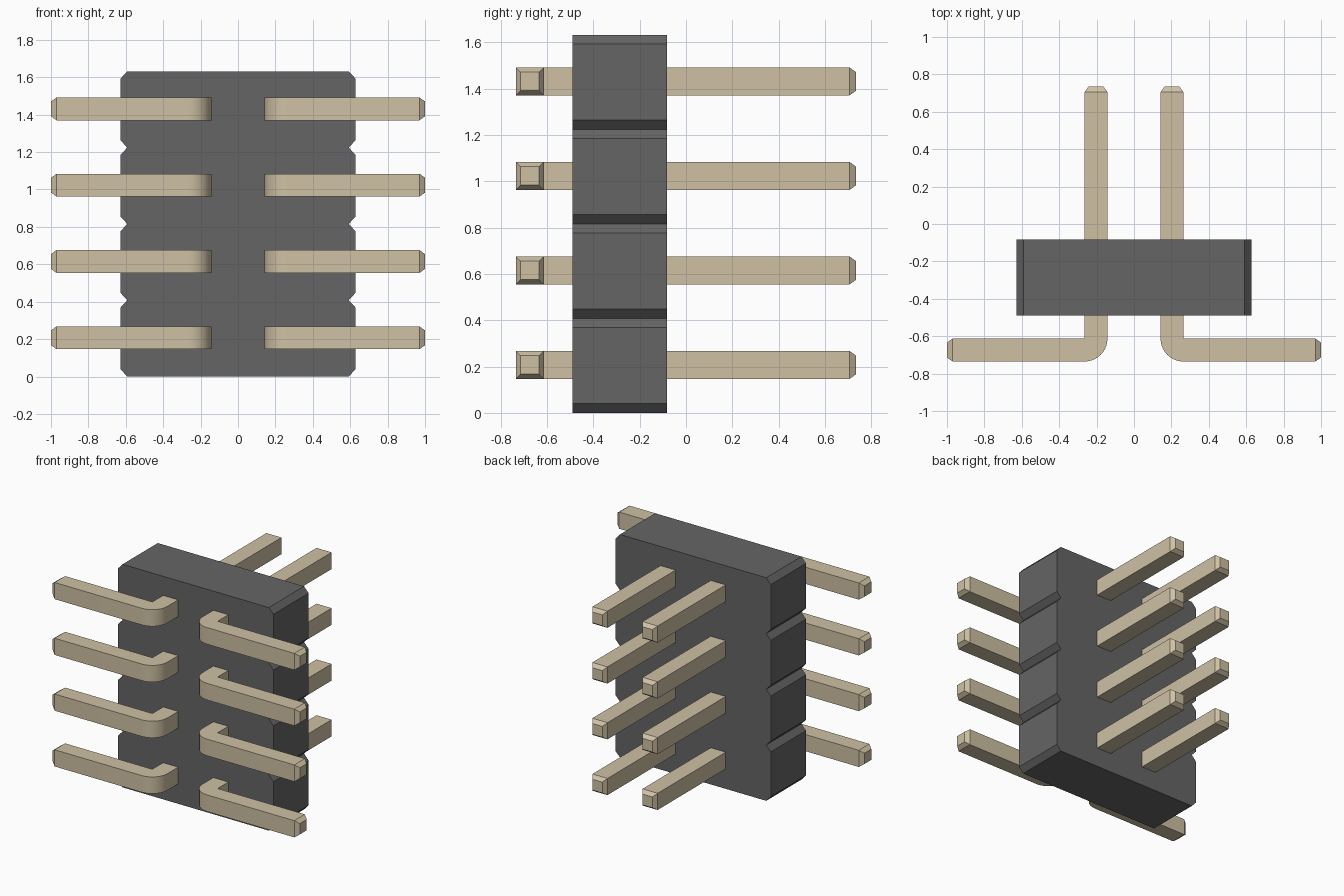
import bpy, bmesh, math
from mathutils import Vector

if "Cube" in bpy.data.objects:
    bpy.data.objects.remove(bpy.data.objects["Cube"])

ROWS, PITCH = 4, 0.408
PIN_W, BEVEL = 0.122, 0.03
PIN_X = 0.142            # inner face of the upright pin leg
FRONT, BACK = -0.735, 0.735


def material(name, rgb):
    m = bpy.data.materials.new(name)
    m.diffuse_color = (*rgb, 1)
    m.use_nodes = True
    m.node_tree.nodes["Principled BSDF"].inputs["Base Color"].default_value = m.diffuse_color
    return m


def prism(points, offset, tips=()):
    """Extrude a flat outline along offset; taper side faces pointing along tips."""
    bm = bmesh.new()
    face = bm.faces.new([bm.verts.new(p) for p in points])
    top = bmesh.ops.extrude_face_region(bm, geom=[face])["geom"]
    bmesh.ops.translate(bm, vec=offset,
                        verts=[v for v in top if isinstance(v, bmesh.types.BMVert)])
    bmesh.ops.recalc_face_normals(bm, faces=bm.faces[:])
    bm.normal_update()
    for direction in tips:
        d = Vector(direction)
        end = max(bm.faces, key=lambda f: f.calc_center_median().dot(d)
                  if f.normal.dot(d) > 0.99 else -9)
        bmesh.ops.inset_individual(bm, faces=[end], thickness=BEVEL, depth=BEVEL)
    return bm


def add_object(name, mesh, mat=None):
    if mat:
        mesh.materials.append(mat)
    ob = bpy.data.objects.new(name, mesh)
    bpy.context.collection.objects.link(ob)
    return ob


# housing: one chamfered segment per row, giving the V notches on both sides
W, C, CZ = 0.629, 0.037, 0.04
right = []
for i in range(ROWS):
    z0, z1 = i * PITCH, (i + 1) * PITCH
    right += [(W - C, z0), (W, z0 + CZ), (W, z1 - CZ)]
right.append((W - C, ROWS * PITCH))
outline = right + [(-x, z) for x, z in reversed(right)]
mesh = bpy.data.meshes.new("housing")
bm = prism([(x, -0.489, z) for x, z in outline], (0, 0.407, 0))
bm.to_mesh(mesh)
bm.free()
add_object("housing", mesh, material("dark_plastic", (0.13, 0.13, 0.13)))

# bent pin: straight leg through the housing, rounded outer bend, flat foot
x0, x1 = PIN_X, PIN_X + PIN_W
yf, yi = FRONT, FRONT + PIN_W
arc = [(x1 - PIN_W * math.cos(a), yi - PIN_W * math.sin(a))
       for a in (math.pi / 2 * k / 10 for k in range(11))]
path = [(x0, BACK - BEVEL)] + arc + [
    (1 - BEVEL, yf), (1 - BEVEL, yi), (x1, yi), (x1, BACK - BEVEL)]
metal = material("pin_metal", (0.62, 0.53, 0.37))

for side, sx in (("right", 1), ("left", -1)):
    mesh = bpy.data.meshes.new("pin_" + side)
    bm = prism([(sx * x, y, -PIN_W / 2) for x, y in path], (0, 0, PIN_W),
               tips=[(sx, 0, 0), (0, 1, 0)])
    bm.to_mesh(mesh)
    bm.free()
    mesh.materials.append(metal)
    for i in range(ROWS):
        ob = add_object(f"pin_{side}_{i + 1}", mesh)
        ob.location.z = (i + 0.5) * PITCH + 0.003
    # smooth only the rounded bend
    bpy.ops.object.select_all(action='DESELECT')
    ob.select_set(True)
    bpy.context.view_layer.objects.active = ob
    bpy.ops.object.shade_smooth_by_angle(angle=math.radians(30))
